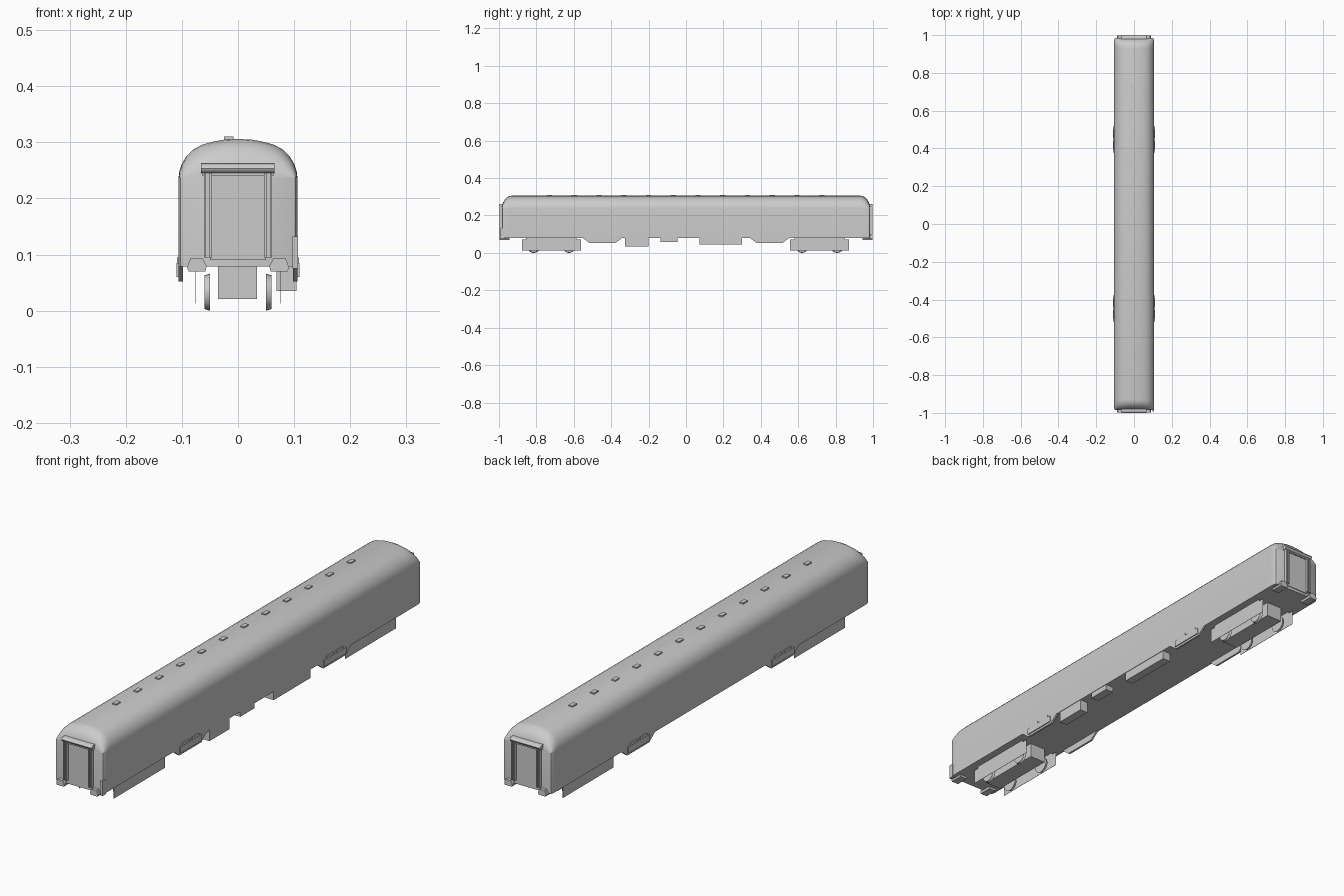
import bpy, bmesh, math
from mathutils import Matrix, Vector

if "Cube" in bpy.data.objects:
    bpy.data.objects.remove(bpy.data.objects["Cube"])

grey = bpy.data.materials.new("light grey")
grey.diffuse_color = (0.6, 0.6, 0.6, 1)
grey.use_nodes = True
grey.node_tree.nodes["Principled BSDF"].inputs["Base Color"].default_value = grey.diffuse_color


def finish(name, bm, smooth=False):
    bmesh.ops.recalc_face_normals(bm, faces=bm.faces)
    me = bpy.data.meshes.new(name)
    bm.to_mesh(me)
    bm.free()
    ob = bpy.data.objects.new(name, me)
    bpy.context.collection.objects.link(ob)
    me.materials.append(grey)
    if smooth:
        bpy.ops.object.select_all(action='DESELECT')
        ob.select_set(True)
        bpy.context.view_layer.objects.active = ob
        bpy.ops.object.shade_smooth_by_angle(angle=math.radians(35))
    return ob


def prism(bm, pts, a, b, axis='X'):
    """Extrude a polygon from a to b: (y, z) points along X, (x, z) points along Y."""
    def put(p, d):
        return (d, p[0], p[1]) if axis == 'X' else (p[0], d, p[1])
    lo = [bm.verts.new(put(p, a)) for p in pts]
    hi = [bm.verts.new(put(p, b)) for p in pts]
    bm.faces.new(lo)
    bm.faces.new(hi[::-1])
    n = len(pts)
    for i in range(n):
        j = (i + 1) % n
        bm.faces.new((lo[i], lo[j], hi[j], hi[i]))


def box(bm, x, y, z):
    prism(bm, [(y[0], z[0]), (y[1], z[0]), (y[1], z[1]), (y[0], z[1])], x[0], x[1])


# Coach shell: arched section lofted along y, with domed roof ends
half = [(.106, .079), (.106, .237), (.1045, .249), (.1, .262), (.092, .275),
        (.08, .287), (.064, .296), (.045, .301), (.024, .305)]
section = half + [(0, .306)] + [(-x, z) for x, z in reversed(half)]
angles = [math.radians(15 * k) for k in range(7)]
stations = [(.93 + .054 * math.sin(a), math.cos(a)) for a in angles]
stations = [(-y, f) for y, f in reversed(stations)] + stations
bm = bmesh.new()
rings = []
for y, f in stations:
    ring = []
    for x, z in section:
        top = z if z < .238 else .238 + (z - .238) * max(f, .03)
        ring.append(bm.verts.new((x * (1 - .06 * (1 - f) ** 2), y, top)))
    rings.append(ring)
n = len(section)
for r, s in zip(rings, rings[1:]):
    for i in range(n):
        j = (i + 1) % n
        bm.faces.new((r[i], r[j], s[j], s[i]))
bm.faces.new(rings[0])
bm.faces.new(rings[-1][::-1])
finish("coach_body", bm, True)

# Roof vents
bm = bmesh.new()
for k in range(12):
    y = -.73 + k * .1323
    box(bm, (-.025, -.008), (y - .014, y + .014), (.3, .31))
finish("roof_vents", bm)

# Gangway on both ends: door panel, side posts, rounded hood
bm = bmesh.new()
hood = bmesh.new()
for s in (-1, 1):
    box(bm, (-.05, .05), (s * .97, s * .987), (.09, .247))
    for m in (-1, 1):
        box(bm, (m * .046, m * .051), (s * .975, s * .997), (.095, .245))
        box(bm, (m * .051, m * .057), (s * .975, s * .992), (.095, .245))
        box(bm, (m * .057, m * .061), (s * .975, s * .997), (.095, .245))
    box(bm, (-.063, .063), (s * .965, s * .992), (.24, .246))
    arc = [(s * (.988 + .012 * math.sin(math.radians(a))),
            .2535 + .0085 * math.cos(math.radians(a))) for a in range(0, 181, 30)]
    prism(hood, [(s * .95, .262)] + arc + [(s * .95, .245)], -.066, .065)
finish("gangway_frames", bm)
finish("gangway_hoods", hood, True)

# Foot boards under each end corner
bm = bmesh.new()
for s in (-1, 1):
    for m in (-1, 1):
        shape = [(.058, .07), (.088, .07), (.091, .077), (.085, .093), (.063, .093), (.056, .08)]
        prism(bm, [(m * x, z) for x, z in shape], s * .945, s * .998, 'Y')
finish("end_steps", bm)

# Small side plate at one front corner
bm = bmesh.new()
box(bm, (.097, .107), (-.992, -.972), (.075, .132))
finish("corner_plate", bm)

# Side skirts with raised step boxes
bm = bmesh.new()
steps = bmesh.new()
for s in (-1, 1):
    for m in (-1, 1):
        c = s * .447
        prism(bm, [(c - .105, .08), (c - .068, .052), (c + .068, .052), (c + .105, .08)],
              m * .098, m * .106)
        box(steps, (m * .1, m * .11), (c - .068, c + .068), (.06, .085))
        for t in (-1, 1):
            box(steps, (m * .1, m * .109), (c + t * .03 - .022, c + t * .03 + .022), (.085, .095))
finish("step_skirts", bm)
finish("side_steps", steps)

# Equipment boxes under the right side
bm = bmesh.new()
for y0, y1, z in ((-.325, -.2, .035), (-.135, -.045, .058), (.073, .3, .044)):
    box(bm, (.069, .104), (y0, y1), (z, .08))
finish("equipment_boxes", bm)

# Bogies: centre beam, thin side frames, wheels
beam, frames, wheels = bmesh.new(), bmesh.new(), bmesh.new()
for c in (-.72, .714):
    box(beam, (-.036, .034), (c - .135, c + .135), (.021, .08))
    for m in (-1, 1):
        outline = [(-.158, .013), (.158, .013), (.158, .071), (.135, .071),
                   (.135, .08), (-.135, .08), (-.135, .071), (-.158, .071)]
        prism(frames, [(c + y, z) for y, z in outline], m * .0745, m * .0755)
        for dy in (-.094, .094):
            mat = Matrix.Translation(Vector((m * .055, c + dy, .033))) @ \
                Matrix.Rotation(m * math.pi / 2, 4, 'Y')
            bmesh.ops.create_cone(wheels, cap_ends=True, segments=24, radius1=.033,
                                  radius2=.03, depth=.01, matrix=mat)
finish("bogie_beams", beam)
finish("bogie_side_frames", frames)
finish("wheels", wheels, True)
